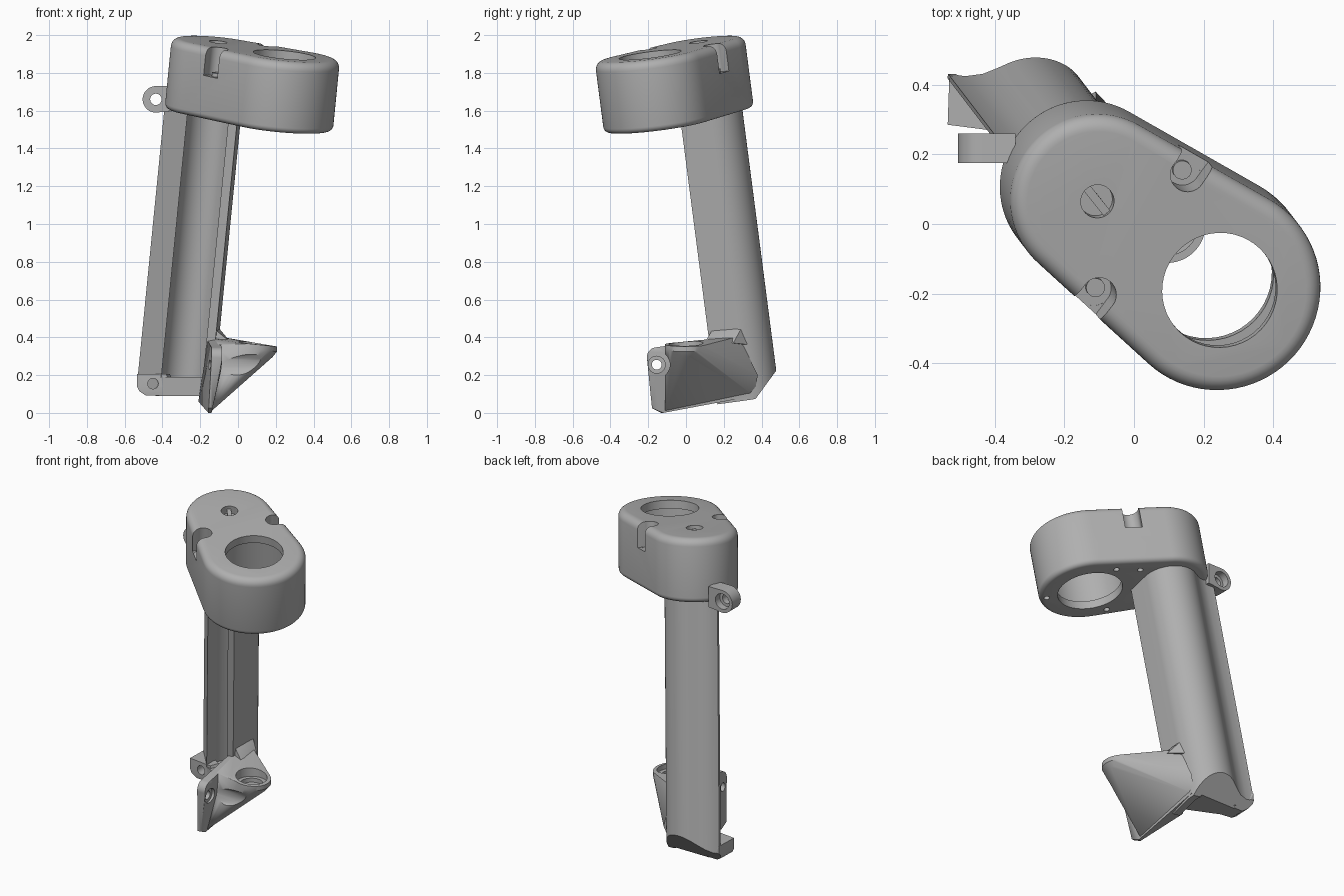
import bpy, bmesh, math
from mathutils import Vector, Matrix

if "Cube" in bpy.data.objects:
    bpy.data.objects.remove(bpy.data.objects["Cube"])

grey = bpy.data.materials.new("plain_grey")
grey.use_nodes = True
COLOUR = (0.43, 0.43, 0.43, 1)
grey.diffuse_color = COLOUR
grey.node_tree.nodes["Principled BSDF"].inputs["Base Color"].default_value = COLOUR

# Leaning frame: the head lies on a sloped plane, the column follows its normal
LEAN = Vector((0.0993, -0.1297))


def on_top(x, y):
    return Vector((x, y, 1.945 - LEAN.x * x - LEAN.y * y))


small_end, big_end = on_top(-0.105, 0.065), on_top(0.246, -0.19)
W = Vector((LEAN.x, LEAN.y, 1)).normalized()
U = (big_end - small_end).normalized()
V = W.cross(U)
SPAN = (big_end - small_end).length
HEAD = Matrix.Translation(small_end) @ Matrix((U, V, W)).transposed().to_4x4()


def finish(name, bm, matrix=Matrix()):
    bm.transform(matrix)
    bmesh.ops.recalc_face_normals(bm, faces=bm.faces)
    me = bpy.data.meshes.new(name)
    bm.to_mesh(me)
    bm.free()
    me.materials.append(grey)
    ob = bpy.data.objects.new(name, me)
    bpy.context.collection.objects.link(ob)
    return ob


def loft(name, rings, matrix=Matrix()):
    bm = bmesh.new()
    loops = [[bm.verts.new(p) for p in ring] for ring in rings]
    n = len(loops[0])
    for a, b in zip(loops, loops[1:]):
        for i in range(n):
            j = (i + 1) % n
            bm.faces.new((a[i], a[j], b[j], b[i]))
    bm.faces.new(loops[0])
    bm.faces.new(loops[-1])
    return finish(name, bm, matrix)


def circle(x, y, r, z, n=48):
    return [(x + r * math.cos(math.tau * i / n), y + r * math.sin(math.tau * i / n), z)
            for i in range(n)]


def rod(name, x, y, r, z0, z1, matrix=Matrix()):
    return loft(name, [circle(x, y, r, z0), circle(x, y, r, z1)], matrix)


def box(name, lo, hi, matrix=Matrix()):
    (a, b, c), (d, e, f) = lo, hi
    return loft(name, [[(a, b, z), (d, b, z), (d, e, z), (a, e, z)] for z in (c, f)], matrix)


def hull(name, points):
    bm = bmesh.new()
    for p in points:
        bm.verts.new(p)
    res = bmesh.ops.convex_hull(bm, input=bm.verts)
    loose = {g for g in res["geom_interior"] + res["geom_unused"]
             if isinstance(g, bmesh.types.BMVert)}
    bmesh.ops.delete(bm, geom=list(loose), context='VERTS')
    bmesh.ops.dissolve_limit(bm, angle_limit=0.01, verts=bm.verts, edges=bm.edges)
    return finish(name, bm)


def cut(ob, cutters):
    for c in cutters:
        c.hide_render = True
        mod = ob.modifiers.new("cut", 'BOOLEAN')
        mod.operation, mod.solver, mod.object = 'DIFFERENCE', 'EXACT', c
    dg = bpy.context.evaluated_depsgraph_get()
    ob.data = bpy.data.meshes.new_from_object(ob.evaluated_get(dg))
    ob.modifiers.clear()
    for c in cutters:
        bpy.data.objects.remove(c)


# Axes for holes that run along y or along x
ALONG_Y = Matrix(((1, 0, 0), (0, 0, 1), (0, 1, 0))).to_4x4()   # (x, z, y)
ALONG_X = Matrix(((0, 0, 1), (1, 0, 0), (0, 1, 0))).to_4x4()   # (y, z, x)


# Head: tapered capsule with rounded rims
def capsule(inset, z, n=40):
    r, R = 0.247 - inset, 0.295 - inset
    a = math.acos(-(R - r) / SPAN)
    arc = [(SPAN + R * math.cos(t), R * math.sin(t), z)
           for t in (-a + 2 * a * i / n for i in range(n + 1))]
    return arc + [(r * math.cos(t), r * math.sin(t), z)
                  for t in (a + (math.tau - 2 * a) * i / n for i in range(n + 1))]


T, F = 0.38, 0.045
steps = [i * math.pi / 12 for i in range(7)]
rings = [capsule(0.03 * (1 - math.sin(t)), -T + 0.03 * (1 - math.cos(t))) for t in steps]
rings += [capsule(F * (1 - math.cos(t)), -F * (1 - math.sin(t))) for t in steps]
head = loft("head", rings, HEAD)

NOTCH_U, NOTCH_V, NOTCH_D = 0.165, 0.215, 0.15
cutters = [rod("bore", SPAN, 0, 0.166, -0.3, 0.1, HEAD),
           rod("lower_bore", SPAN, 0, 0.188, -0.6, -0.2, HEAD),
           rod("cavity", SPAN, 0, 0.225, -T + 0.05, -0.05, HEAD),
           rod("cap_hole", 0, 0, 0.048, -0.05, 0.1, HEAD)]
for s in (-1, 1):
    v = s * NOTCH_V
    cutters.append(rod("notch_round", NOTCH_U, v, 0.05, -NOTCH_D, 0.1, HEAD))
    cutters.append(box("notch_slot", (NOTCH_U - 0.0495, min(v, v + s * 0.2), -NOTCH_D + 0.001),
                       (NOTCH_U + 0.0495, max(v, v + s * 0.2), 0.11), HEAD))
for du, dv in ((-0.14, 0.2), (-0.28, 0.17), (0.25, -0.03), (-0.11, -0.22)):
    cutters.append(rod("base_hole", SPAN + du, dv, 0.017, -T - 0.1, -T + 0.03, HEAD))
cut(head, cutters)
for s, name in ((-1, "front_notch_screw"), (1, "back_notch_screw")):
    rod(name, NOTCH_U, s * (NOTCH_V - 0.005), 0.027, -NOTCH_D - 0.01, -NOTCH_D + 0.02, HEAD)
box("cap_slot_bar", (-0.047, -0.012, -0.06), (0.047, 0.012, -0.02),
    HEAD @ Matrix.Rotation(math.radians(-15), 4, 'Z'))

# Column: open shell section with a side flange, sheared along the lean
CX, CY = -0.265, 0.29


def arc(r, a0, a1, n=24):
    ts = [math.radians(a0 + (a1 - a0) * i / n) for i in range(n + 1)]
    return [(CX + r * math.cos(t), CY + r * math.sin(t)) for t in ts]


section = [(-0.385, 0.24), (-0.51, 0.385), (-0.51, 0.40), (-0.46, 0.392), (-0.41, 0.40),
           (-0.37, 0.42)] + arc(0.165, 115, -5) + [(-0.118, 0.12), (-0.165, 0.125)] \
          + arc(0.12, 0, 180)


def slide(p, z):
    q = Vector(p) + LEAN * (z - 0.4)
    return (q.x, q.y, z)


column = loft("column", [[slide(p, z) for p in section] for z in (-0.05, 1.8)])


def slice_off(ob, point, normal):
    bm = bmesh.new()
    bm.from_mesh(ob.data)
    res = bmesh.ops.bisect_plane(bm, geom=bm.verts[:] + bm.edges[:] + bm.faces[:],
                                 plane_co=point, plane_no=normal, clear_outer=True)
    rim = [e for e in res["geom_cut"] if isinstance(e, bmesh.types.BMEdge)]
    bmesh.ops.contextual_create(bm, geom=rim)
    bmesh.ops.recalc_face_normals(bm, faces=bm.faces)
    bm.to_mesh(ob.data)
    bm.free()


HEEL = ((0, 0.475, 0.22), (0, 0.13, -0.095))
slice_off(column, small_end - W * (T - 0.012), W)
slice_off(column, (-0.3, 0.3, 0.08), (-0.1, 0.15, -1))
slice_off(column, *HEEL)

# Column floor and lower tab
floor = hull("column_floor", [slide(p, z) for z in (0.09, 0.19)
             for p in arc(0.14, 0, 180, 8) + [(-0.385, 0.24), (-0.165, 0.14)]])
slice_off(floor, *HEEL)
tab_plan = [(-0.535, 0.285), (-0.53, 0.43), (-0.36, 0.32), (-0.38, 0.265)]
low_tab = hull("lower_tab", [(x, y, z) for x, y in tab_plan for z in (0.14, 0.205)]
               + [(x + 0.012, y, 0.115) for x, y in tab_plan]
               + [(x + 0.045, y, 0.093) for x, y in tab_plan])
slice_off(low_tab, *HEEL)
cut(low_tab, [rod("hole", -0.45, 0.155, 0.028, 0.1, 0.6, ALONG_Y)])

# Upper tab: screw eye beside the head
eye = [(x, y, z) for y in (0.175, 0.26) for x, z, _ in circle(-0.435, 1.66, 0.07, 0)]
web = [(-0.34, y, z) for y in (0.175, 0.26) for z in (1.6, 1.73)]
upper_tab = hull("upper_tab", eye + web)
cut(upper_tab, [rod("hole", -0.435, 1.66, 0.03, 0, 0.5, ALONG_Y),
                rod("counterbore", -0.435, 1.66, 0.048, 0.215, 0.4, ALONG_Y)])

# Foot: upright fin with a screw eye
ear = [(x, y, z) for x in (-0.14, -0.085) for y, z, _ in circle(-0.155, 0.295, 0.052, 0)]
fin = hull("foot_fin", ear + [(-0.155, -0.18, 0.025), (-0.135, -0.18, 0.025),
           (-0.157, -0.13, 0), (-0.14, -0.12, 0), (-0.21, 0.18, 0.06), (-0.13, 0.36, 0.09),
           (-0.16, 0.13, 0.38), (-0.11, 0.2, 0.40)])
cut(fin, [rod("hole", -0.155, 0.255, 0.026, -0.4, 0.3, ALONG_X),
          rod("counterbore", -0.155, 0.255, 0.045, -0.105, 0.3, ALONG_X)])

# Foot bracket: round seat flaring out of the column
seat = [(x, y, z - 0.1 * x) for z, r in ((0.315, 0.09), (0.345, 0.112), (0.372, 0.112))
        for x, y, _ in circle(0.094, 0.0, r, 0)]
bracket = hull("foot_bracket", seat + [(-0.12, 0.13, 0.39), (-0.105, 0.28, 0.405),
               (-0.14, -0.11, 0.01), (-0.15, 0.36, 0.09), (-0.12, -0.06, 0.36),
               (-0.11, 0.38, 0.2)])
cut(bracket, [rod("seat_pocket", 0.094, 0.0, 0.09, 0.325, 0.6),
              rod("seat_hole", 0.094, 0.0, 0.065, 0.3, 0.6),
              rod("screw_access", -0.155, 0.255, 0.07, -0.09, 0.3, ALONG_X)])
hull("foot_flare", [(-0.13, 0.14, 0.37), (-0.12, 0.14, 0.44), (-0.11, 0.3, 0.46),
                    (-0.04, 0.1, 0.375), (-0.04, 0.25, 0.37), (-0.12, 0.34, 0.36)])

# Smooth shading with sharp edges kept
bpy.ops.object.select_all(action='DESELECT')
for ob in bpy.context.collection.objects:
    if ob.type == 'MESH' and ob.data.materials and ob.data.materials[0] == grey:
        ob.select_set(True)
        bpy.context.view_layer.objects.active = ob
bpy.ops.object.shade_smooth_by_angle(angle=math.radians(32))
